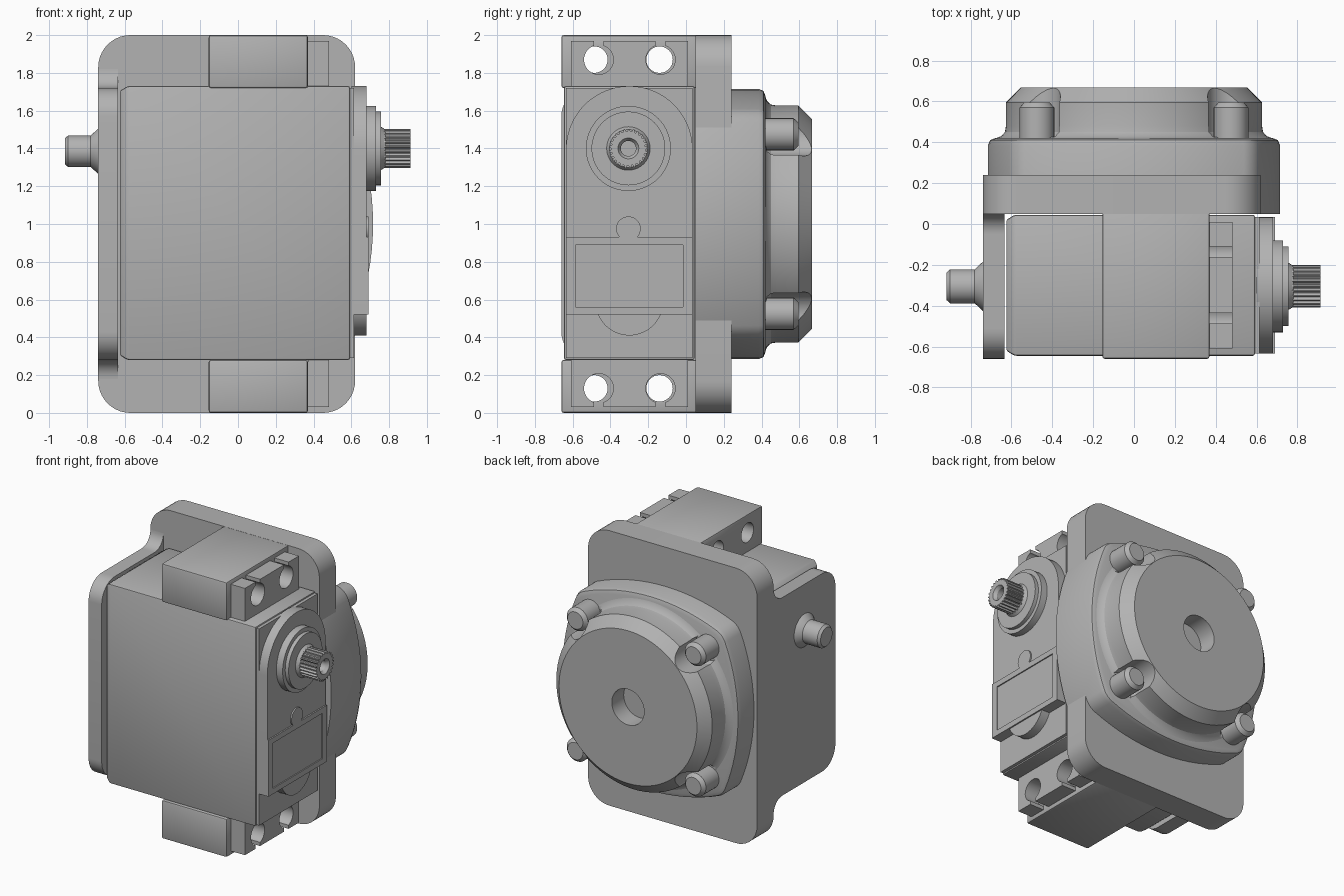
import bpy, bmesh
from math import sin, cos, pi, radians, atan2

if "Cube" in bpy.data.objects:
    bpy.data.objects.remove(bpy.data.objects["Cube"], do_unlink=True)

grey = bpy.data.materials.new("plain_grey")
grey.use_nodes = True
grey.diffuse_color = (0.45, 0.45, 0.45, 1)
grey.node_tree.nodes["Principled BSDF"].inputs["Base Color"].default_value = (0.45, 0.45, 0.45, 1)


def loft(name, rings, axis):
    """Skin 2D rings (points, position) along x (points are y, z) or y (points are x, z)."""
    bm = bmesh.new()
    loops = []
    for pts, w in rings:
        loops.append([bm.verts.new((w, u, v) if axis == "x" else (u, w, v)) for u, v in pts])
    for a, b in zip(loops, loops[1:]):
        for i in range(len(a)):
            j = (i + 1) % len(a)
            bm.faces.new((a[i], a[j], b[j], b[i]))
    bm.faces.new(loops[0])
    bm.faces.new(loops[-1])
    bmesh.ops.recalc_face_normals(bm, faces=bm.faces)
    mesh = bpy.data.meshes.new(name)
    bm.to_mesh(mesh)
    bm.free()
    mesh.materials.append(grey)
    obj = bpy.data.objects.new(name, mesh)
    bpy.context.collection.objects.link(obj)
    return obj


def arc(cu, cv, r, start, end, n=10):
    return [(cu + r * cos(radians(start + (end - start) * i / n)),
             cv + r * sin(radians(start + (end - start) * i / n))) for i in range(n + 1)]


def lathe(name, cu, cv, profile, axis, n=64):
    return loft(name, [(arc(cu, cv, r, 0, 360, n)[:-1], w) for r, w in profile], axis)


def rect(u0, u1, v0, v1):
    return [(u0, v0), (u1, v0), (u1, v1), (u0, v1)]


def prism(name, pts, lo, hi, axis):
    return loft(name, [(pts, lo), (pts, hi)], axis)


def apply_mod(obj, kind, **settings):
    mod = obj.modifiers.new(kind.title(), kind)
    for key, value in settings.items():
        setattr(mod, key, value)
    bpy.context.view_layer.objects.active = obj
    bpy.ops.object.modifier_apply(modifier=mod.name)


def bevel(obj, width, segments=2):
    apply_mod(obj, "BEVEL", width=width, segments=segments, limit_method="ANGLE")


def cut(obj, cutter):
    apply_mod(obj, "BOOLEAN", operation="DIFFERENCE", solver="EXACT", object=cutter)
    bpy.data.objects.remove(cutter, do_unlink=True)


# Rounded back plate
r = 0.17
x0, x1 = -0.74, 0.62
plate = (arc(x1 - r, 2 - r, r, 0, 90) + arc(x0 + r, 2 - r, r, 90, 180)
         + arc(x0 + r, r, r, 180, 270) + arc(x1 - r, r, r, 270, 360))
prism("back_plate", plate, 0.05, 0.24, "y")

# Side arm: rounded front corners, flared where it joins the plate
f, c = 0.1, 0.15
upper = arc(0.05 - f, 1.72 + f, f, 0, -90) + arc(-0.66 + c, 1.72 - c, c, 90, 180)
lower = [(u, 2 - v) for u, v in reversed(upper)]
arm = upper + lower + [(0.06, 2 - upper[0][1]), (0.06, upper[0][1])]
prism("side_arm", arm, -0.74, -0.635, "x")

# Mounting ears and slotted servo flanges, top and bottom
for label, flip in (("upper", False), ("lower", True)):
    z = (lambda v: 2 - v) if flip else (lambda v: v)
    ear = prism(label + "_ear", rect(-0.66, 0.06, z(1.72), z(2)), -0.155, 0.37, "x")
    bevel(ear, 0.012)
    flange = prism(label + "_servo_flange", rect(-0.61, 0.01, z(1.70), z(1.97)), 0.37, 0.483, "x")
    for ear_y, slot_y in ((-0.485, -0.462), (-0.14, -0.135)):
        cut(ear, lathe("cutter", ear_y, z(1.87), [(0.07, -0.3), (0.07, 0.5)], "x", 32))
        cut(flange, lathe("cutter", slot_y, z(1.87), [(0.078, 0.3), (0.078, 0.6)], "x", 32))
        cut(flange, prism("cutter", rect(slot_y - 0.026, slot_y + 0.026, z(1.88), z(2.1)), 0.3, 0.6, "x"))

# Servo body with a chamfered rear cover
full, small = rect(-0.645, 0.045, 0.28, 1.73), rect(-0.62, 0.02, 0.305, 1.705)
loft("servo_body", [(small, -0.625), (full, -0.585), (full, 0.592)], "x")
bevel(bpy.data.objects["servo_body"], 0.01)
prism("servo_end_cover", rect(-0.635, 0.035, 0.29, 1.72), 0.58, 0.615, "x")

# Gear cover with arched top, label block and small tab
cover = arc(-0.3, 1.395, 0.335, 0, 180, 40) + [(-0.635, 0.52), (0.035, 0.52)]
prism("gear_cover", cover, 0.6, 0.68, "x")
block, label_edge = rect(-0.635, 0.035, 0.52, 0.93), rect(-0.585, -0.015, 0.56, 0.89)
loft("label_block", [(block, 0.6), (block, 0.69), (label_edge, 0.69), (label_edge, 0.682)], "x")
lathe("cover_tab", -0.305, 0.975, [(0.065, 0.66), (0.065, 0.69)], "x", 32)
lathe("lower_boss", -0.3, 0.589, [(0.179, 0.6), (0.179, 0.68)], "x")

# Output bearing rings and splined shaft with a screw hole
lathe("bearing_rings", -0.305, 1.4, [(0.225, 0.66), (0.225, 0.73), (0.195, 0.73), (0.195, 0.757),
                                     (0.115, 0.757), (0.1, 0.78)], "x")
teeth = 25


def spline(scale):
    pts = []
    for i in range(teeth * 4):
        rad = (0.104 if i % 4 < 2 else 0.09) * scale
        a = 2 * pi * i / (teeth * 4)
        pts.append((-0.305 + rad * cos(a), 1.4 + rad * sin(a)))
    return pts


bore = [(arc(-0.305, 1.4, rad, 0, 360, teeth * 4)[:-1], w)
        for rad, w in ((0.055, 0.912), (0.04, 0.89), (0.04, 0.8))]
loft("output_spline", [(spline(1), 0.77), (spline(1), 0.912)] + bore, "x")

# Support pivot on the arm
lathe("support_pivot", -0.305, 1.385, [(0.125, -0.73), (0.12, -0.74), (0.083, -0.78), (0.083, -0.9),
                                       (0.068, -0.917)], "x", 48)

# Bulged square bearing housing with a rounded rim
R, half, cr = 1.43, 0.715, 0.13
c = 0.489
swing = 90 - atan2(c + R - half, c) * 180 / pi


def housing_outline(inset):
    side = arc(0, half - R, R - inset, 90 + swing, 90 - swing, 16)[:-1]
    side += arc(c, c, cr - inset, 90 - swing, swing, 10)[:-1]
    pts = []
    for k in range(4):
        ca, sa = cos(-k * pi / 2), sin(-k * pi / 2)
        pts += [(u * ca - v * sa, 1 + u * sa + v * ca) for u, v in side]
    return pts


loft("bearing_housing", [(housing_outline(d), w) for d, w in
                         ((0, 0.05), (0, 0.385), (0.01, 0.41), (0.035, 0.42))], "y")

# Round dome with a centre hole and pockets for the screws
dome = lathe("housing_dome", 0, 1, [(0.68, 0.4), (0.675, 0.42), (0.65, 0.43), (0.632, 0.45), (0.627, 0.48),
                                    (0.627, 0.595), (0.555, 0.667), (0.13, 0.667), (0.13, 0.53)], "y", 96)
s = 0.475
for label, sx, sz in (("upper_left", s, s), ("upper_right", -s, s), ("lower_left", s, -s), ("lower_right", -s, -s)):
    cut(dome, lathe("cutter", sx, 1 + sz, [(0.1, 0.425), (0.115, 0.45), (0.115, 0.8)], "y", 32))
    lathe(label + "_screw", sx, 1 + sz, [(0.085, 0.4), (0.085, 0.57), (0.062, 0.595)], "y", 32)

# Smooth curved faces, keep sharp edges
for obj in bpy.context.scene.objects:
    obj.select_set(obj.type == "MESH")
bpy.context.view_layer.objects.active = dome
bpy.ops.object.shade_smooth_by_angle(angle=radians(30))
